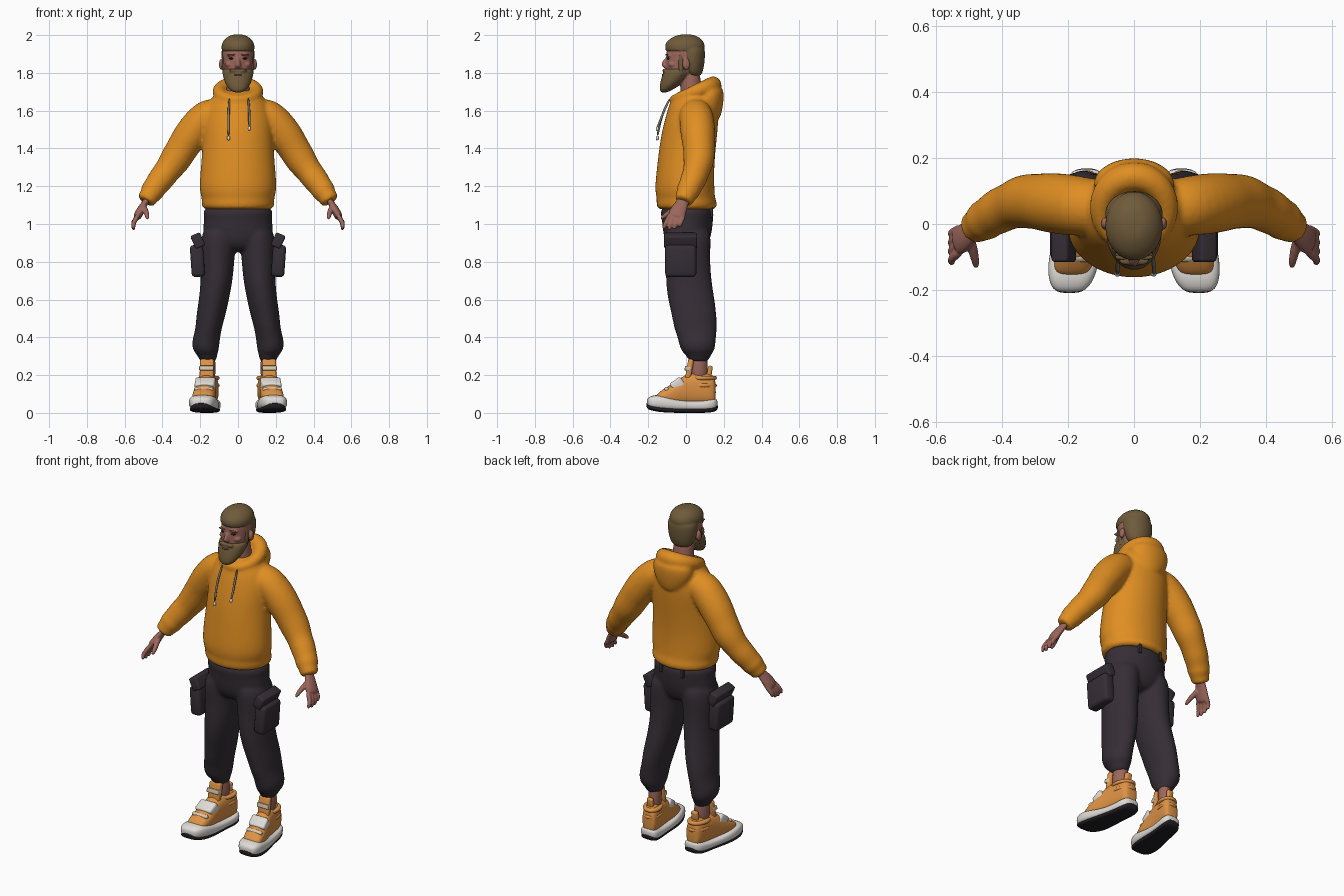
import bpy, bmesh
from math import cos, sin, tau, copysign, radians
from mathutils import Vector, Matrix

cube = bpy.data.objects.get("Cube")
if cube:
    bpy.data.objects.remove(cube, do_unlink=True)


def material(name, *rgb):
    m = bpy.data.materials.new(name)
    m.use_nodes = True
    m.diffuse_color = (*rgb, 1)
    m.node_tree.nodes["Principled BSDF"].inputs["Base Color"].default_value = (*rgb, 1)
    return m


AMBER = material("amber fleece", .74, .27, .016)
CHARCOAL = material("charcoal cloth", .036, .028, .036)
SKIN = material("skin", .33, .135, .105)
HAIR = material("brown hair", .16, .105, .043)
ORANGE = material("shoe orange", .73, .29, .06)
WHITE = material("off white", .74, .71, .67)
BLACK = material("black rubber", .015, .013, .016)
GREY = material("grey cord", .22, .2, .18)
CREAM = material("cream strap", .7, .58, .42)
LIP = material("lip", .2, .06, .055)


# Shape helpers: every soft part is a loft through oval rings (centre, u axis, v axis)
def loft(bm, rings, n=20, p=2, closed=False):
    k = 1 / (2 / 3 + cos(tau / n) / 3)  # makes up for subdivision shrinkage
    power = lambda t: copysign(abs(t) ** (2 / p), t) * k
    loops = [[bm.verts.new(c + u * power(cos(tau * i / n)) + v * power(sin(tau * i / n)))
              for i in range(n)] for c, u, v in rings]
    pairs = list(zip(loops, loops[1:])) + ([(loops[-1], loops[0])] if closed else [])
    for a, b in pairs:
        for i in range(n):
            j = (i + 1) % n
            bm.faces.new((a[i], a[j], b[j], b[i]))
    if not closed:
        bm.faces.new(loops[0][::-1])
        bm.faces.new(loops[-1])


def upright(rows, s=1):
    """Rows of x, y, z, x radius, y radius."""
    return [(Vector((s * x, y, z)), Vector((rx, 0, 0)), Vector((0, ry, 0)))
            for x, y, z, rx, ry in rows]


def centred(rows):
    """Rows of z, y, x radius, y radius."""
    return upright([(0, y, z, rx, ry) for z, y, rx, ry in rows])


def lengthwise(rows):
    """Rows of y, half width, bottom, top."""
    return [(Vector((0, y, (lo + hi) / 2)), Vector((w, 0, 0)), Vector((0, 0, (hi - lo) / 2)))
            for y, w, lo, hi in rows]


def tube(rows, s=1, ref=(0, 1, 0), flat=1, closed=False):
    """Rows of x, y, z, radius, following the path."""
    pts = [Vector((s * x, y, z)) for x, y, z, r in rows]
    last, rings = len(pts) - 1, []
    for i, row in enumerate(rows):
        if closed:
            t = pts[(i + 1) % len(pts)] - pts[i - 1]
        else:
            t = pts[min(i + 1, last)] - pts[max(i - 1, 0)]
        u = t.cross(Vector(ref)).normalized()
        v = u.cross(t).normalized()
        rings.append((pts[i], u * row[3] * flat, v * row[3]))
    return rings


def ball(bm, centre, radii):
    bmesh.ops.create_uvsphere(bm, u_segments=16, v_segments=10, radius=1,
                              matrix=Matrix.LocRotScale(Vector(centre), None, Vector(radii)))


def box(bm, centre, size, tilt=0, axis="X"):
    rot = Matrix.Rotation(radians(tilt), 3, axis).to_quaternion()
    bmesh.ops.create_cube(bm, size=1, matrix=Matrix.LocRotScale(Vector(centre), rot, Vector(size)))


def finish(name, bm, mat, sub=2, voxel=0, mirror=False, bevel=0, smooth=4):
    bmesh.ops.recalc_face_normals(bm, faces=bm.faces)
    for f in bm.faces:
        f.smooth = True
    mesh = bpy.data.meshes.new(name)
    bm.to_mesh(mesh)
    bm.free()
    mesh.materials.append(mat)
    ob = bpy.data.objects.new(name, mesh)
    bpy.context.collection.objects.link(ob)
    if bevel:
        m = ob.modifiers.new("Rounded", "BEVEL")
        m.width, m.segments = bevel, 3
    elif sub:
        ob.modifiers.new("Subdivision", "SUBSURF").levels = sub
        ob.modifiers["Subdivision"].render_levels = sub
    if voxel:
        m = ob.modifiers.new("Blend", "REMESH")
        m.mode, m.voxel_size, m.use_smooth_shade = "VOXEL", voxel, True
        m = ob.modifiers.new("Soften", "SMOOTH")
        m.iterations = smooth
    if mirror:
        ob.modifiers.new("Mirror", "MIRROR")
    return ob


# Hoodie: body with hem, sleeves with cuffs, draped hood
bm = bmesh.new()
loft(bm, centred([(1.075, .005, .17, .14), (1.085, .005, .188, .157), (1.115, .003, .194, .16),
                  (1.135, 0, .189, .153), (1.18, -.008, .206, .158), (1.3, -.003, .196, .15),
                  (1.45, .013, .184, .149), (1.55, .03, .188, .142), (1.63, .04, .165, .13),
                  (1.68, .045, .13, .11), (1.715, .045, .08, .07)]))
for s in (1, -1):
    loft(bm, tube([(.08, .045, 1.6, .08), (.17, .055, 1.575, .092), (.255, .065, 1.465, .092),
                   (.29, .068, 1.41, .083), (.335, .07, 1.335, .083), (.375, .055, 1.28, .068),
                   (.41, .04, 1.235, .07), (.44, .02, 1.195, .06), (.455, .01, 1.172, .064),
                   (.467, 0, 1.153, .052), (.487, -.012, 1.123, .05), (.49, -.014, 1.118, .04)], s))
hood = []
for i in range(20):
    c, d = cos(tau * i / 20), sin(tau * i / 20)
    hood.append((.1 * d, .042 + .103 * c, 1.697 + .04 * c, .036 + .009 * c))
loft(bm, tube(hood, ref=(0, 0, 1), closed=True), n=12, closed=True)
loft(bm, centred([(1.55, .14, .04, .035), (1.58, .132, .085, .055), (1.64, .122, .12, .076),
                  (1.69, .12, .125, .08), (1.73, .13, .1, .065)]))
finish("hoodie", bm, AMBER, voxel=.01, smooth=3)

# Drawstrings with tips
bm, tips = bmesh.new(), bmesh.new()
for x, low in ((-.05, 1.46), (.06, 1.51)):
    loft(bm, tube([(x * .9, -.082, 1.67, .006), (x, -.118, 1.6, .006), (x, -.138, 1.54, .006),
                   (x, -.152, low, .006)]), n=8)
    loft(tips, tube([(x, -.15, low + .01, .008), (x, -.153, low - .02, .01)]), n=8)
finish("drawstrings", bm, GREY, sub=1)
finish("drawstring_tips", tips, WHITE, sub=1)

# Trousers: hips and gathered legs
bm = bmesh.new()
loft(bm, centred([(.85, .01, .1, .08), (.9, .006, .17, .115), (.96, .008, .187, .13),
                  (1.03, .008, .178, .135), (1.045, .006, .184, .14), (1.11, .005, .18, .138)]))
for s in (1, -1):
    loft(bm, upright([(.09, .01, 1, .088, .12), (.107, .01, .9, .094, .12),
                      (.108, .012, .8, .088, .115), (.113, .013, .7, .084, .121),
                      (.127, .028, .6, .079, .123), (.143, .043, .52, .077, .118),
                      (.155, .05, .45, .069, .113), (.164, .056, .41, .071, .103),
                      (.172, .06, .365, .073, .096), (.17, .062, .325, .066, .087),
                      (.162, .066, .305, .05, .062), (.158, .068, .265, .044, .052)], s))
finish("trousers", bm, CHARCOAL, voxel=.01)

# Cargo pockets, flaps and belt loops
bm = bmesh.new()
box(bm, (.215, -.028, .805), (.07, .165, .17), 4, "Y")
finish("cargo_pocket", bm, CHARCOAL, mirror=True, bevel=.02)
bm = bmesh.new()
box(bm, (.213, -.028, .912), (.055, .175, .075), 24, "Y")
finish("pocket_flap", bm, CHARCOAL, mirror=True, bevel=.01)
bm = bmesh.new()
box(bm, (.07, .133, 1.065), (.02, .02, .06))
finish("belt_loop", bm, CHARCOAL, mirror=True, bevel=.004)

# Hands: palm, four fingers and thumb
bm = bmesh.new()
loft(bm, tube([(.468, 0, 1.15, .03), (.49, -.018, 1.115, .032), (.512, -.037, 1.08, .042),
               (.53, -.05, 1.045, .046), (.538, -.056, 1.03, .036)], flat=.5), n=14)
for i, short in enumerate((.006, 0, .004, .016)):
    y = -.09 + .025 * i
    loft(bm, tube([(.525, y + .006, 1.055, .012), (.545, y - .008, 1.02, .013),
                   (.557, y - .02 + i * .002, .992 + short, .012),
                   (.551, y - .031 + i * .004, .966 + short, .009)]), n=8)
loft(bm, tube([(.5, -.035, 1.095, .016), (.49, -.075, 1.07, .015), (.482, -.105, 1.05, .013),
               (.478, -.135, 1.025, .009)], ref=(1, 0, 0)), n=8)
finish("hand", bm, SKIN, voxel=.005, mirror=True, smooth=2)

# Head with nose, brow, cheeks, ears and neck
bm = bmesh.new()
loft(bm, centred([(1.73, -.055, .035, .035), (1.76, -.045, .056, .056), (1.8, -.025, .073, .08),
                  (1.85, -.01, .08, .094), (1.9, -.006, .084, .1), (1.94, -.004, .08, .094),
                  (1.97, 0, .063, .075), (1.985, 0, .035, .042)]))
loft(bm, centred([(1.6, .03, .08, .07), (1.68, .03, .064, .058), (1.74, .026, .058, .055),
                  (1.83, .015, .055, .055)]))
loft(bm, centred([(1.822, -.1, .012, .01), (1.835, -.108, .019, .022), (1.85, -.11, .013, .022),
                  (1.885, -.097, .009, .014)]), n=10)
for s in (1, -1):
    ball(bm, (s * .03, -.09, 1.893), (.03, .016, .01))
    ball(bm, (s * .045, -.07, 1.845), (.025, .025, .018))
    ball(bm, (s * .089, .002, 1.845), (.012, .02, .03))
finish("head", bm, SKIN, sub=1, voxel=.005, smooth=3)

# Hair: cap, back and sideburns
bm = bmesh.new()
loft(bm, centred([(1.908, -.006, .08, .094), (1.92, -.006, .087, .104), (1.95, -.006, .088, .106),
                  (1.975, -.004, .075, .09), (1.995, 0, .05, .06), (2.004, 0, .025, .03)]))
loft(bm, centred([(1.78, .048, .045, .025), (1.8, .038, .068, .05), (1.85, .03, .085, .068),
                  (1.9, .03, .088, .071), (1.95, .025, .087, .074)]))
for s in (1, -1):
    ball(bm, (s * .074, -.026, 1.85), (.012, .016, .07))
finish("hair", bm, HAIR, voxel=.006, smooth=3)

# Beard and moustache
bm = bmesh.new()
loft(bm, centred([(1.695, -.118, .015, .012), (1.705, -.11, .042, .03), (1.735, -.085, .064, .054),
                  (1.77, -.058, .077, .073), (1.8, -.042, .083, .08), (1.815, -.035, .082, .078),
                  (1.825, -.03, .075, .07)]))
for s in (1, -1):
    ball(bm, (s * .02, -.112, 1.813), (.028, .014, .01))
finish("beard", bm, HAIR, sub=1, voxel=.006, smooth=2)

# Eyes, eyebrows and mouth
for name, mat, c, r in (("eye", BLACK, (.033, -.093, 1.876), (.014, .009, .005)),
                        ("eyebrow", HAIR, (.036, -.1, 1.896), (.021, .009, .005)),
                        ("mouth", LIP, (.008, -.121, 1.79), (.014, .006, .005))):
    bm = bmesh.new()
    ball(bm, c, r)
    finish(name, bm, mat, sub=0, mirror=True)


# Shoes: drawn straight, then turned slightly outward
def shoe_part(name, bm, mat, **options):
    for v in bm.verts:
        v.co.x += .167 - .14 * v.co.y
    finish(name, bm, mat, mirror=True, **options)


sole = [(-.208, .03, .03, .07), (-.195, .058, .015, .088), (-.14, .077, .004, .1),
        (-.06, .075, 0, .072), (.03, .062, 0, .062), (.1, .061, 0, .066),
        (.15, .055, .004, .078), (.168, .03, .02, .07)]
bm = bmesh.new()
loft(bm, lengthwise([(y, w, lo + .01, hi) for y, w, lo, hi in sole]), p=3)
shoe_part("midsole", bm, WHITE)
bm = bmesh.new()
loft(bm, lengthwise([(y * 1.01, w * .93, lo, lo + .028) for y, w, lo, hi in sole]), p=3)
shoe_part("outsole", bm, BLACK)
bm = bmesh.new()
loft(bm, lengthwise([(-.16, .04, .05, .09), (-.135, .06, .04, .118), (-.06, .06, .04, .16),
                     (-.01, .053, .04, .2), (.05, .05, .04, .215), (.11, .05, .04, .212),
                     (.145, .045, .04, .2), (.158, .03, .05, .17)]), p=2.5)
shoe_part("shoe_upper", bm, ORANGE)

# Ankle, tongue and straps
bm = bmesh.new()
loft(bm, upright([(0, .072, z, .037, .043) for z in (.17, .23, .32)]))
shoe_part("ankle", bm, SKIN)
bm = bmesh.new()
box(bm, (0, .018, .23), (.074, .03, .11), -10)
box(bm, (0, .125, .215), (.04, .025, .07), -8)
shoe_part("tongue_and_heel_tab", bm, ORANGE, bevel=.01)
bm = bmesh.new()
box(bm, (0, .01, .235), (.076, .034, .025), -10)
shoe_part("tongue_stripe", bm, CREAM, bevel=.004)
bm = bmesh.new()
box(bm, (0, -.045, .15), (.106, .07, .055), 35)
shoe_part("instep_strap", bm, WHITE, bevel=.012)
bm = bmesh.new()
box(bm, (0, -.098, .118), (.1, .022, .04), 30)
shoe_part("toe_strap", bm, CREAM, bevel=.008)
bm = bmesh.new()
for z in (.145, .185):
    loft(bm, upright([(0, .095, z + d, r, r * 1.25) for d, r in
                      ((-.012, .045), (-.008, .055), (.008, .055), (.012, .045))]))
shoe_part("heel_bands", bm, ORANGE)
